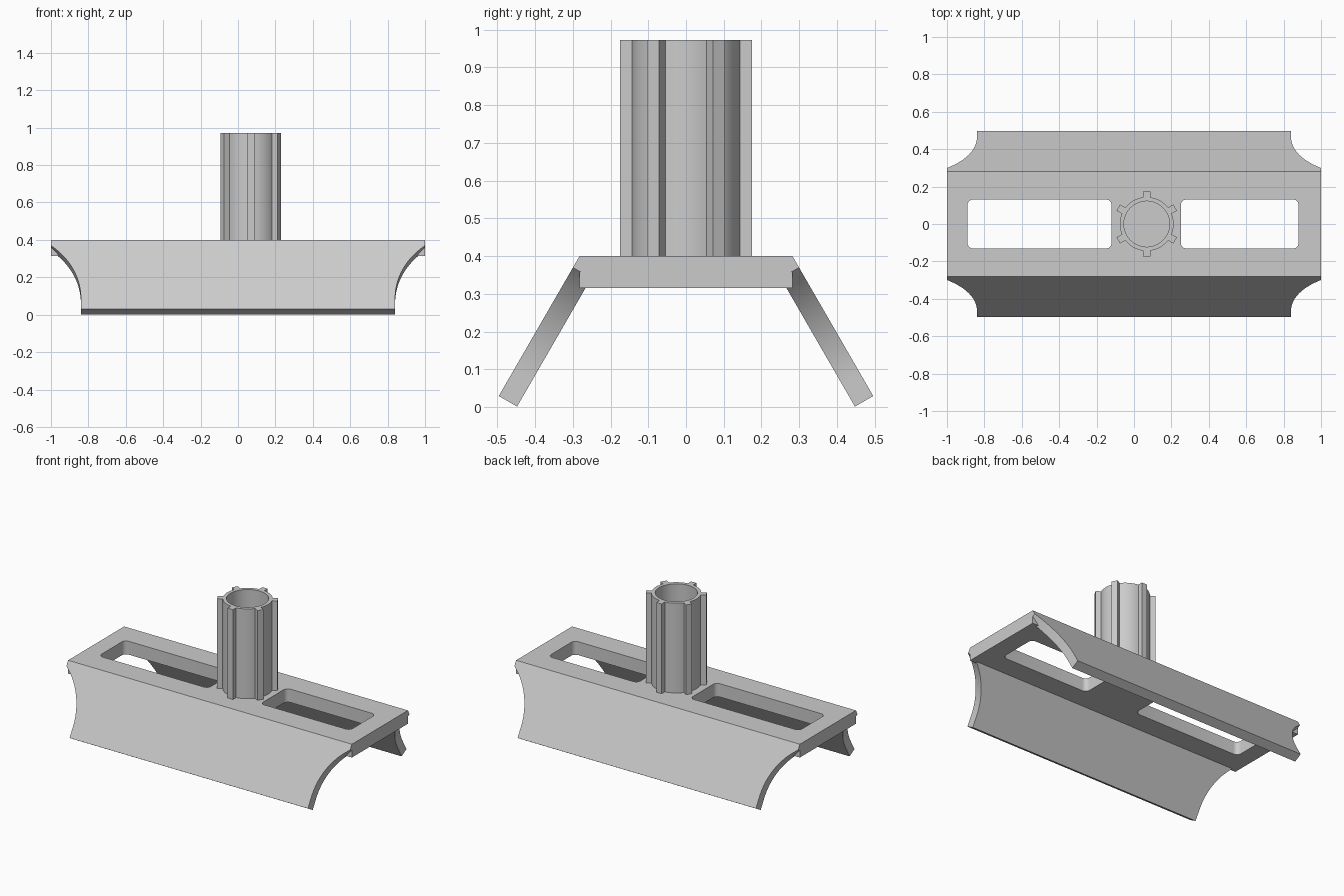
import bpy, bmesh
from math import sin, cos, pi, asin, atan2, sqrt, radians

if "Cube" in bpy.data.objects:
    bpy.data.objects.remove(bpy.data.objects["Cube"], do_unlink=True)

grey = bpy.data.materials.new("plain grey")
grey.use_nodes = True
grey.diffuse_color = (0.6, 0.6, 0.6, 1)
grey.node_tree.nodes["Principled BSDF"].inputs["Base Color"].default_value = (0.6, 0.6, 0.6, 1)


def prism(name, outline, low, high, place=lambda u, v, w: (u, v, w)):
    """Extrude a closed 2D outline from low to high, mapped into space by place."""
    bm = bmesh.new()
    rings = [[bm.verts.new(place(u, v, w)) for u, v in outline] for w in (low, high)]
    bm.faces.new(rings[0])
    bm.faces.new(rings[1])
    n = len(outline)
    for i in range(n):
        j = (i + 1) % n
        bm.faces.new((rings[0][i], rings[0][j], rings[1][j], rings[1][i]))
    bmesh.ops.recalc_face_normals(bm, faces=bm.faces)
    mesh = bpy.data.meshes.new(name)
    bm.to_mesh(mesh)
    bm.free()
    mesh.materials.append(grey)
    obj = bpy.data.objects.new(name, mesh)
    bpy.context.collection.objects.link(obj)
    return obj


def activate(obj):
    bpy.ops.object.select_all(action='DESELECT')
    obj.select_set(True)
    bpy.context.view_layer.objects.active = obj


def cut(obj, cutter):
    cutter.hide_render = True
    mod = obj.modifiers.new("cut", 'BOOLEAN')
    mod.operation = 'DIFFERENCE'
    mod.solver = 'EXACT'
    mod.object = cutter
    activate(obj)
    bpy.ops.object.modifier_apply(modifier=mod.name)
    bpy.data.objects.remove(cutter, do_unlink=True)


def arc(cx, cy, r, a, b, steps):
    return [(cx + r * cos(a + (b - a) * i / steps), cy + r * sin(a + (b - a) * i / steps))
            for i in range(steps + 1)]


def rounded_rect(x0, x1, y0, y1, r):
    corners = [(x1 - r, y1 - r), (x0 + r, y1 - r), (x0 + r, y0 + r), (x1 - r, y0 + r)]
    return [p for k, (x, y) in enumerate(corners)
            for p in arc(x, y, r, k * pi / 2, (k + 1) * pi / 2, 6)]


# Deck with two rounded slots
TOP, HALF = 0.4, 0.282
deck = prism("deck", [(-1, -HALF), (1, -HALF), (1, HALF), (-1, HALF)], 0.315, TOP)
for x0, x1 in ((-0.89, -0.12), (0.25, 0.88)):
    cut(deck, prism("slot_cutter", rounded_rect(x0, x1, -0.131, 0.131, 0.03), 0.2, 0.5))

# Splayed legs with hollowed ends
LENGTH, THICK = 0.428, 0.056
radius, centre_x, centre_s, start_s = 0.41, 1.25, 0.36, 0.035
start = atan2(start_s - centre_s, -sqrt(radius ** 2 - (centre_s - start_s) ** 2))
right_end = [(1, 0)] + arc(centre_x, centre_s, radius, start, -pi, 24) + [(0.84, LENGTH)]
leg_outline = right_end + [(-x, s) for x, s in reversed(right_end)]
c, h = cos(radians(30)), 0.5
legs = []
for name, side in (("front_leg", -1), ("back_leg", 1)):
    legs.append(prism(name, leg_outline, 0, THICK,
                      lambda x, s, d: (x, side * (HALF + h * s - c * d), TOP - c * s - h * d)))

# Ribbed tube standing on the deck
OUTER, RIB, WIDE = 0.144, 0.175, 0.019
edge = asin(WIDE / OUTER)
ribbed = []
for k in range(6):
    a = pi / 6 + k * pi / 3
    ribbed += [(RIB * cos(a) - v * sin(a), RIB * sin(a) + v * cos(a)) for v in (-WIDE, WIDE)]
    ribbed += arc(0, 0, OUTER, a + edge, a + pi / 3 - edge, 8)
TUBE_X = 0.068
tube = prism("ribbed_tube", [(x + TUBE_X, y) for x, y in ribbed], TOP, 0.972)
cut(tube, prism("bore_cutter", arc(TUBE_X, 0, 0.122, 0, 2 * pi * 63 / 64, 63), 0.3, 1.1))

# Smooth curved walls, keep edges crisp
for obj in [deck, tube] + legs:
    activate(obj)
    bpy.ops.object.shade_smooth_by_angle(angle=radians(30))
